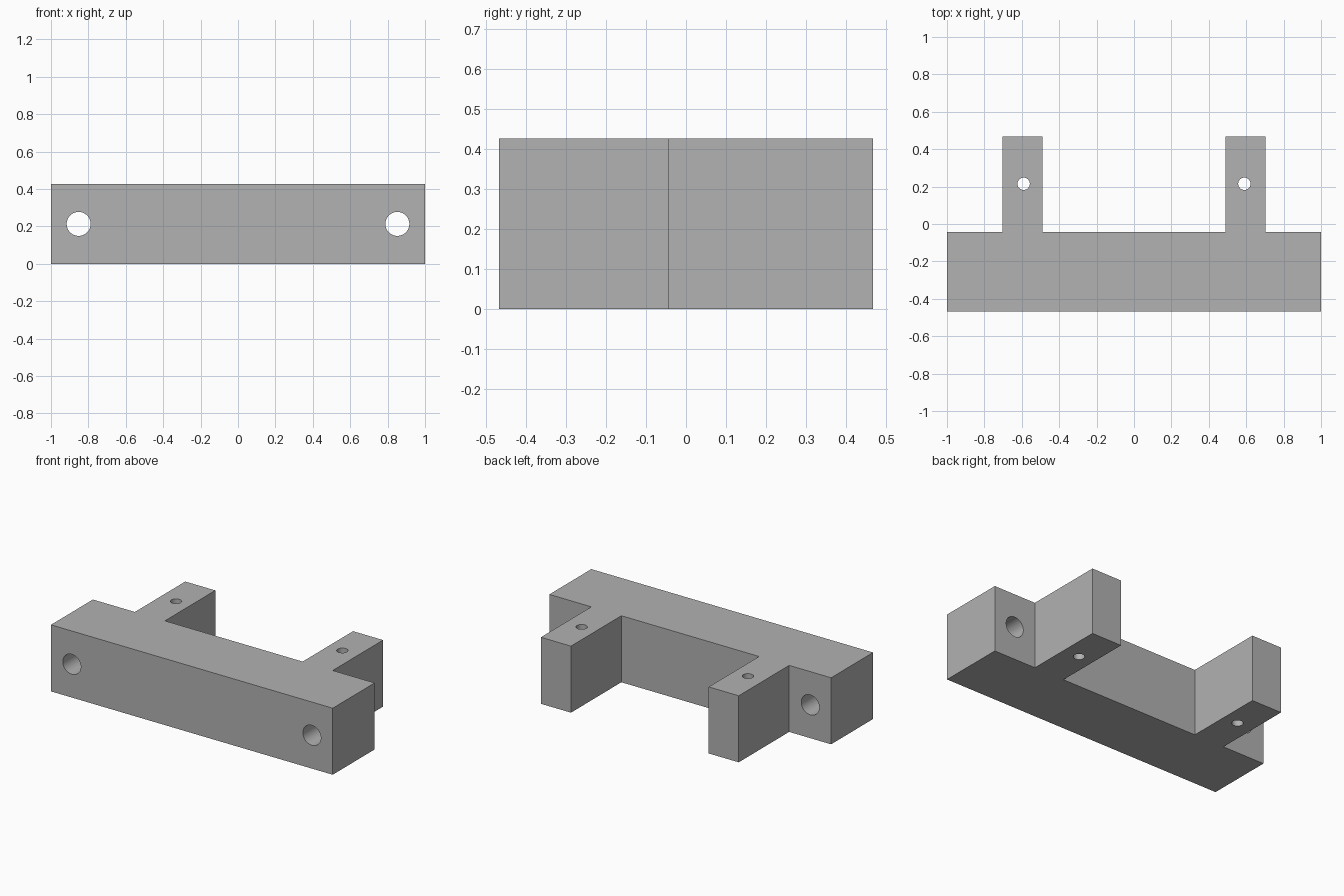
import bpy
import bmesh
from math import radians
from mathutils import Vector

cube = bpy.data.objects.get("Cube")
if cube:
    bpy.data.objects.remove(cube, do_unlink=True)

HEIGHT = 0.427
FRONT, STEP, BACK = -0.468, -0.043, 0.468
ARM_IN, ARM_OUT = 0.489, 0.702

grey = bpy.data.materials.new("plain grey")
grey.use_nodes = True
colour = (0.445, 0.445, 0.445, 1)
grey.diffuse_color = colour
grey.node_tree.nodes["Principled BSDF"].inputs["Base Color"].default_value = colour

# Bracket body: mirrored plan outline, extruded upward
half = [(1, FRONT), (1, STEP), (ARM_OUT, STEP), (ARM_OUT, BACK),
        (ARM_IN, BACK), (ARM_IN, STEP)]
outline = half + [(-x, y) for x, y in reversed(half)]
bm = bmesh.new()
base = bm.faces.new([bm.verts.new((x, y, 0)) for x, y in outline])
top = bmesh.ops.extrude_face_region(bm, geom=[base])["geom"]
bmesh.ops.translate(bm, vec=(0, 0, HEIGHT),
                    verts=[g for g in top if isinstance(g, bmesh.types.BMVert)])
bmesh.ops.recalc_face_normals(bm, faces=bm.faces)
mesh = bpy.data.meshes.new("mounting_bracket")
bm.to_mesh(mesh)
bm.free()
mesh.materials.append(grey)
bracket = bpy.data.objects.new("mounting_bracket", mesh)
bpy.context.collection.objects.link(bracket)


def drill(name, radius, location, tilt=0):
    """Bore a round through hole, then drop the cutter."""
    bpy.ops.mesh.primitive_cylinder_add(vertices=48, radius=radius, depth=1,
                                        location=Vector(location),
                                        rotation=(radians(tilt), 0, 0))
    cutter = bpy.context.object
    cutter.name = name
    cutter.hide_render = True
    cutter.data.materials.append(grey)
    bpy.context.view_layer.objects.active = bracket
    mod = bracket.modifiers.new(name, "BOOLEAN")
    mod.operation = "DIFFERENCE"
    mod.solver = "EXACT"
    mod.object = cutter
    bpy.ops.object.modifier_apply(modifier=mod.name)
    bpy.data.objects.remove(cutter, do_unlink=True)


# Bolt holes through the bar ends, smaller pin holes down through the arms
for side, s in (("left", 1), ("right", -1)):
    drill(side + "_bolt_hole", 0.064, (0.852 * s, -0.25, HEIGHT / 2), 90)
    drill(side + "_pin_hole", 0.033, (0.59 * s, 0.215, HEIGHT / 2))

# Round the bores while keeping the block edges crisp
bpy.ops.object.select_all(action="DESELECT")
bracket.select_set(True)
bpy.context.view_layer.objects.active = bracket
bpy.ops.object.shade_smooth_by_angle(angle=radians(30))
